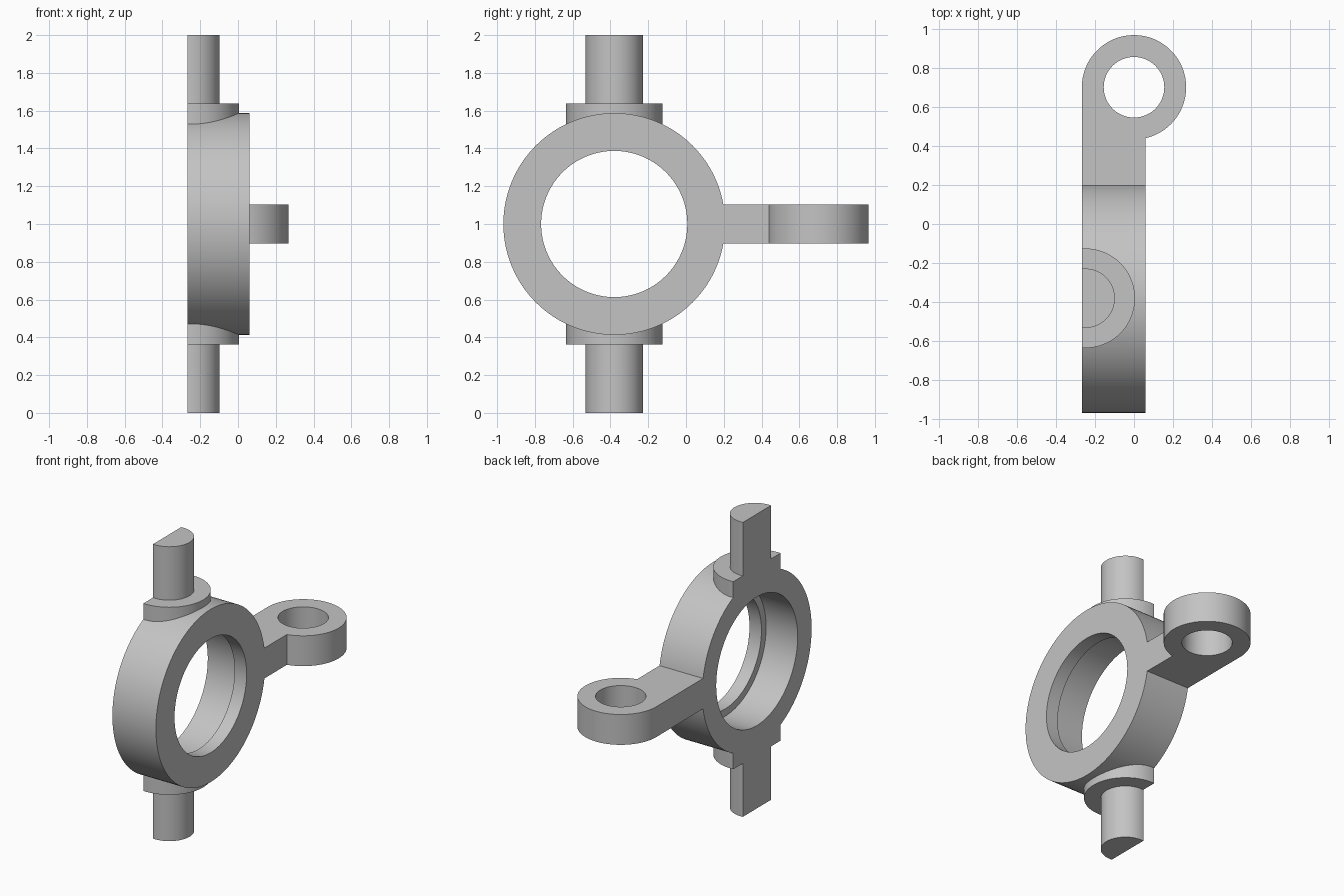
import bpy
import math
from mathutils import Matrix, Vector

cube = bpy.data.objects.get("Cube")
if cube:
    bpy.data.objects.remove(cube, do_unlink=True)

# Main dimensions
LEFT, RIGHT = -0.267, 0.06        # flat sides of the ring
RING_Y, MID_Z = -0.38, 1.0        # ring centre
PIN_X = -0.25                     # trunnion axis
EYE_Y, EYE_R = 0.70, 0.267        # lug eye
ARM_H = 0.103                     # half height of the lug

metal = bpy.data.materials.new("grey metal")
metal.use_nodes = True
grey = (0.55, 0.55, 0.55, 1)
metal.diffuse_color = grey
metal.node_tree.nodes["Principled BSDF"].inputs["Base Color"].default_value = grey


def prism(name, outline, low, high, matrix=Matrix()):
    """Extrude a counter-clockwise outline from low to high."""
    n = len(outline)
    verts = [matrix @ Vector((x, y, z)) for z in (low, high) for x, y in outline]
    faces = [list(range(n))[::-1], list(range(n, 2 * n))]
    faces += [(i, (i + 1) % n, (i + 1) % n + n, i + n) for i in range(n)]
    mesh = bpy.data.meshes.new(name)
    mesh.from_pydata(verts, [], faces)
    mesh.materials.append(metal)
    obj = bpy.data.objects.new(name, mesh)
    bpy.context.collection.objects.link(obj)
    return obj


def arc(cx, cy, r, start=0.0, end=math.tau, steps=96, closed=True):
    count = steps if closed else steps + 1
    angles = [start + (end - start) * i / steps for i in range(count)]
    return [(cx + r * math.cos(a), cy + r * math.sin(a)) for a in angles]


# Maps a prism's length to x and its outline to y and z
ALONG_X = Matrix(((0, 0, 1, 0), (1, 0, 0, 0), (0, 1, 0, 0), (0, 0, 0, 1)))


def disc_x(name, r, low, high):
    return prism(name, arc(RING_Y, MID_Z, r, steps=128), low, high, ALONG_X)


def combine(target, other, operation):
    other.hide_render = True
    mod = target.modifiers.new(operation.lower(), "BOOLEAN")
    mod.operation, mod.object, mod.solver = operation, other, "EXACT"
    bpy.context.view_layer.objects.active = target
    bpy.ops.object.modifier_apply(modifier=mod.name)
    bpy.data.objects.remove(other, do_unlink=True)


# Ring body with upper and lower trunnion pins and collars
body = disc_x("trunnion_ring", 0.587, LEFT - 0.2, RIGHT)
for part, r, half in (("collar", 0.255, 0.637), ("pin", 0.152, 1.0)):
    post = prism(part, arc(PIN_X, RING_Y, r), MID_Z - half, MID_Z + half)
    combine(body, post, "UNION")

# Flat split face on the left of the ring
slab = prism("split_cutter", [(-1, -2), (LEFT, -2), (LEFT, 2), (-1, 2)], -1, 3)
combine(body, slab, "DIFFERENCE")

# Side lug: round eye blending into a straight arm
neck = -math.acos(RIGHT / EYE_R)
outline = arc(0, EYE_Y, EYE_R, neck, math.pi, 80, closed=False)
outline += [(LEFT, 0.12), (RIGHT, 0.12)]
lug = prism("lug", outline, MID_Z - ARM_H, MID_Z + ARM_H)
combine(body, lug, "UNION")

# Stepped bore through the ring, and the hole in the eye
combine(body, disc_x("bore_cutter", 0.387, -1, 1), "DIFFERENCE")
combine(body, disc_x("step_cutter", 0.437, -1, -0.03), "DIFFERENCE")
eye = prism("eye_cutter", arc(0, EYE_Y, 0.155), 0, 2)
combine(body, eye, "DIFFERENCE")

# Smooth round walls, crisp edges
bpy.ops.object.select_all(action="DESELECT")
body.select_set(True)
bpy.context.view_layer.objects.active = body
bpy.ops.object.shade_smooth_by_angle(angle=math.radians(30))
